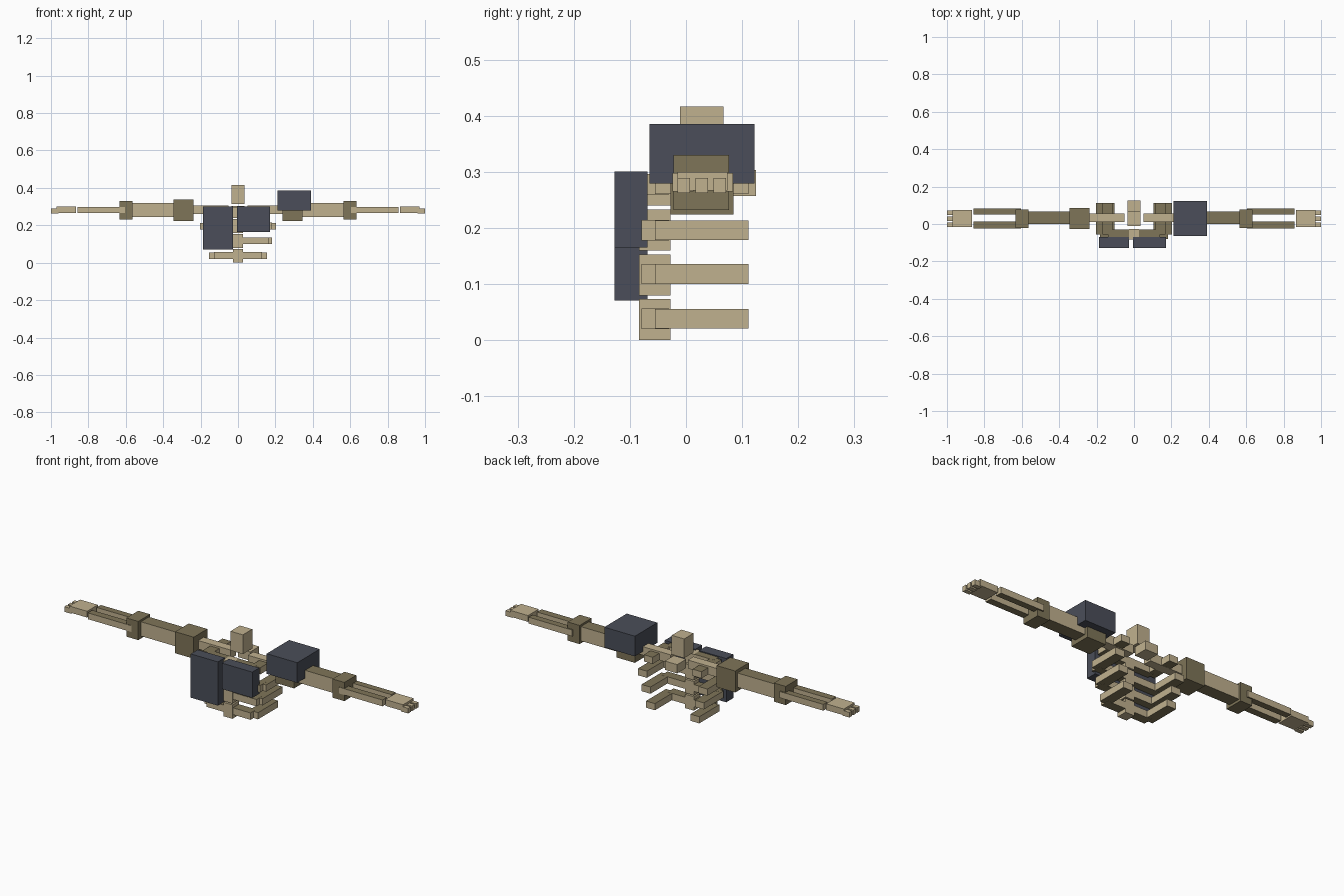
import bpy
import bmesh

if "Cube" in bpy.data.objects:
    bpy.data.objects.remove(bpy.data.objects["Cube"], do_unlink=True)


def material(name, rgb):
    mat = bpy.data.materials.new(name)
    mat.use_nodes = True
    mat.diffuse_color = (*rgb, 1)
    mat.node_tree.nodes["Principled BSDF"].inputs["Base Color"].default_value = (*rgb, 1)
    return mat


BONE = material("light bone", (0.527, 0.44, 0.275))
DARK = material("dark bone", (0.212, 0.178, 0.098))
ARMOR = material("slate armor", (0.069, 0.076, 0.1))


def box(name, x, y, z, mat=BONE, dark_caps=False):
    """Box from three (low, high) ranges; dark_caps darkens top and bottom."""
    bm = bmesh.new()
    bmesh.ops.create_cube(bm, size=1)
    for v in bm.verts:
        v.co = [r[0] + (r[1] - r[0]) * (c + 0.5) for r, c in zip((x, y, z), v.co)]
    bm.normal_update()
    mesh = bpy.data.meshes.new(name)
    mesh.materials.append(mat)
    if dark_caps:
        mesh.materials.append(DARK)
        for f in bm.faces:
            f.material_index = int(abs(f.normal.z) > 0.5)
    bm.to_mesh(mesh)
    bm.free()
    obj = bpy.data.objects.new(name, mesh)
    bpy.context.collection.objects.link(obj)
    return obj


def pair(name, x, y, z, mat=BONE, dark_caps=False):
    """Matching boxes on the left (+x) and right (-x)."""
    box("left_" + name, x, y, z, mat, dark_caps)
    box("right_" + name, (-x[1], -x[0]), y, z, mat, dark_caps)


# Neck and rear vertebra
box("neck", (-0.036, 0.036), (-0.011, 0.067), (0.315, 0.416))
box("rear_vertebra", (-0.036, 0.036), (0.05, 0.125), (0.257, 0.303))

# Column of segments carrying the ribs
for i in range(4):
    low = 0.08 * i
    box(f"column_segment_{i + 1}", (-0.026, 0.026), (-0.084, -0.028),
        (low, min(low + 0.073, 0.296)))

# Ribs: a crossbar with two side bars, from the lowest up
for i, (bar, outer) in enumerate([(0.128, 0.155), (0.163, 0.181),
                                  (0.183, 0.202), (0.14, 0.168)]):
    low = 0.02 + 0.08 * i - (0.002 if i == 2 else 0)
    z = (low, low + 0.036)
    front = -0.069 if i == 3 else -0.079
    box(f"rib_crossbar_{i + 1}", (-bar, bar), (front, -0.03), z, BONE, True)
    pair(f"rib_side_{i + 1}", (outer - 0.052, outer), (-0.055, 0.111),
         (z[0] + 0.0005, z[1] - 0.0005), BONE, True)

# Arms
pair("collarbone", (0.05, 0.25), (0.01, 0.056), (0.26, 0.305))
pair("shoulder", (0.238, 0.346), (-0.028, 0.085), (0.224, 0.337), DARK)
pair("upper_arm", (0.34, 0.575), (0, 0.067), (0.245, 0.32), BONE, True)
pair("elbow", (0.565, 0.634), (-0.022, 0.077), (0.232, 0.33), DARK)
pair("front_forearm_bone", (0.603, 0.857), (-0.024, 0.013), (0.265, 0.298), BONE, True)
pair("rear_forearm_bone", (0.603, 0.857), (0.05, 0.084), (0.265, 0.298), BONE, True)

# Hands with three fingers
pair("palm", (0.867, 0.97), (-0.015, 0.074), (0.267, 0.3))
for i in range(3):
    y = -0.015 + 0.032 * i
    pair(f"finger_{i + 1}", (0.96, 1), (y, y + 0.022), (0.262, 0.289))

# Armor plates
box("right_chest_plate", (-0.186, -0.028), (-0.127, -0.069), (0.071, 0.301), ARMOR)
box("left_chest_plate", (-0.005, 0.172), (-0.127, -0.069), (0.165, 0.301), ARMOR)
box("shoulder_guard", (0.212, 0.39), (-0.065, 0.122), (0.279, 0.385), ARMOR)
